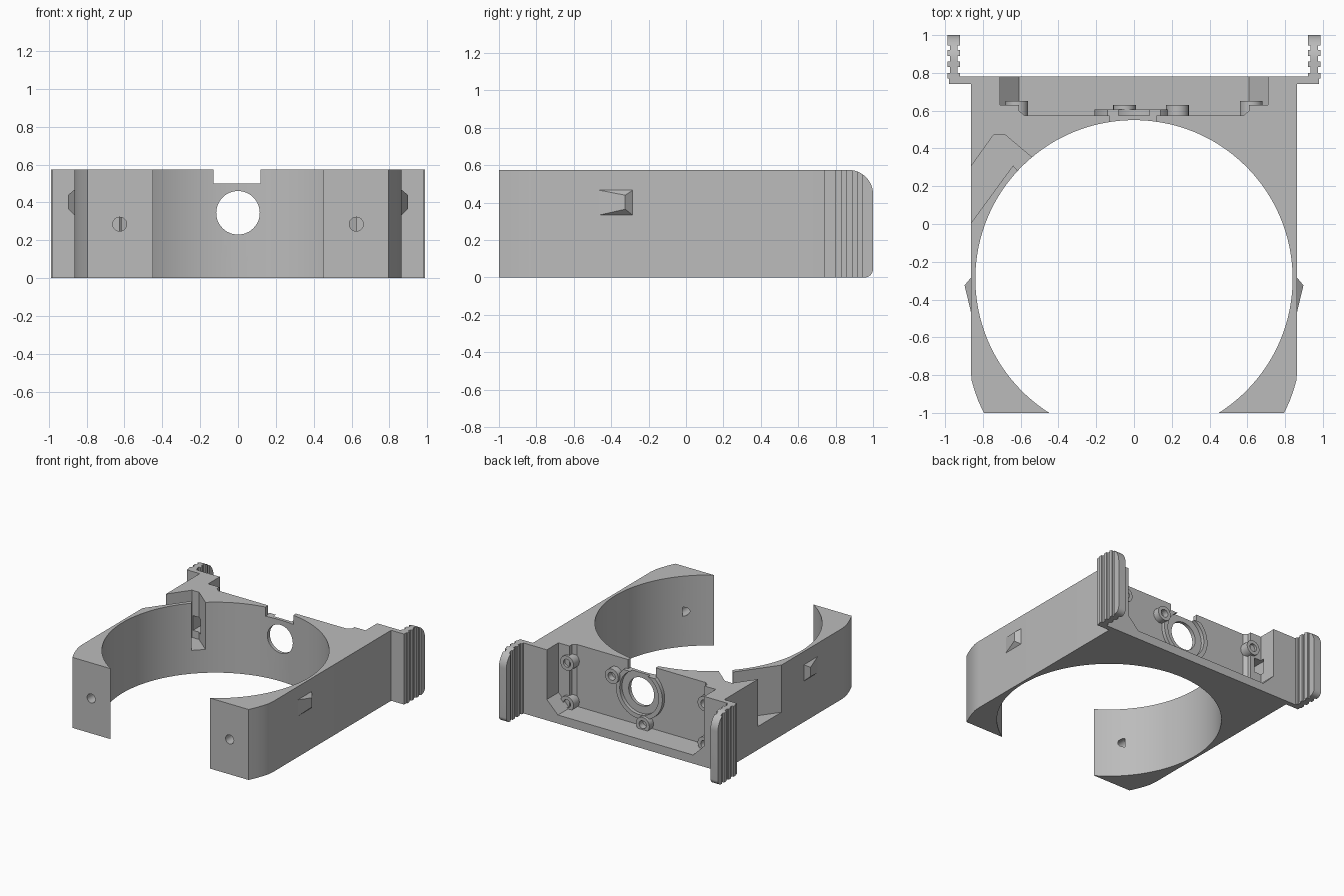
import bpy, bmesh, math
from mathutils import Vector

if "Cube" in bpy.data.objects:
    bpy.data.objects.remove(bpy.data.objects["Cube"])

H = 0.575
grey = bpy.data.materials.new("plain grey")
grey.diffuse_color = (0.5, 0.5, 0.5, 1)
grey.use_nodes = True
grey.node_tree.nodes["Principled BSDF"].inputs["Base Color"].default_value = grey.diffuse_color


def prism(name, pts, lo, hi, axis="z"):
    """Extrude a closed 2D profile along an axis (z: xy, y: xz, x: yz)."""
    place = {"z": lambda a, b, t: (a, b, t),
             "y": lambda a, b, t: (a, t, b),
             "x": lambda a, b, t: (t, a, b)}[axis]
    bm = bmesh.new()
    low = [bm.verts.new(place(a, b, lo)) for a, b in pts]
    face = bm.faces.new(low)
    ext = bmesh.ops.extrude_face_region(bm, geom=[face])
    move = Vector(place(0, 0, hi - lo))
    for v in ext["geom"]:
        if isinstance(v, bmesh.types.BMVert):
            v.co += move
    bmesh.ops.recalc_face_normals(bm, faces=bm.faces)
    me = bpy.data.meshes.new(name)
    bm.to_mesh(me)
    bm.free()
    me.materials.append(grey)
    ob = bpy.data.objects.new(name, me)
    bpy.context.collection.objects.link(ob)
    return ob


def arc(cx, cy, r, a0, a1, n):
    return [(cx + r * math.cos(math.radians(a0 + (a1 - a0) * i / n)),
             cy + r * math.sin(math.radians(a0 + (a1 - a0) * i / n)))
            for i in range(n + 1)]


def circle(cx, cy, r, n=40):
    return arc(cx, cy, r, 0, 360, n)[:-1]


def rect(x0, x1, y0, y1):
    return [(x0, y0), (x1, y0), (x1, y1), (x0, y1)]


def boolean(ob, tool, op="DIFFERENCE"):
    m = ob.modifiers.new("bool", "BOOLEAN")
    m.operation, m.object, m.solver = op, tool, "EXACT"
    bpy.context.view_layer.objects.active = ob
    bpy.ops.object.modifier_apply(modifier=m.name)
    bpy.data.objects.remove(tool, do_unlink=True)


def smooth(ob):
    bpy.ops.object.select_all(action="DESELECT")
    ob.select_set(True)
    bpy.context.view_layer.objects.active = ob
    bpy.ops.object.shade_smooth_by_angle(angle=math.radians(25))


# Clamp body: rounded front corners, open ring, rear flange
CY, R = -0.29, 0.84
a = math.degrees(math.asin((-1 - CY) / R))
side = [(0.795, -1), (0.823, -0.94), (0.845, -0.88), (0.859, -0.83), (0.864, -0.78),
        (0.864, 0.74), (0.98, 0.74), (0.98, 0.78)]
ring = arc(0, CY, R, 180 - a, a, 110)
outline = side + [(-x, y) for x, y in reversed(side)] + ring
body = prism("clamp_body", outline, 0, H)

# Rear pocket, open at the top, in two steps
boolean(body, prism("pocket_outer", [(-0.71, 0.8), (-0.71, 0.17), (-0.61, 0.07),
                                     (0.61, 0.07), (0.71, 0.17), (0.71, 0.8)], 0.63, 0.9, "y"))
boolean(body, prism("pocket_inner", [(-0.61, 0.66), (-0.61, 0.6), (-0.58, 0.575),
                                     (0.58, 0.575), (0.61, 0.6), (0.61, 0.66)], 0.07, 0.8))

# Diagonal side channel with a window into the pocket
boolean(body, prism("channel", [(-0.945, -0.107), (-0.64, 0.31), (-0.56, 0.215), (-0.46, 0.285),
                                (-0.68, 0.47), (-0.745, 0.47), (-0.945, 0.19)], 0.19, 0.8))
boolean(body, prism("window", rect(-0.735, -0.65, 0.25, 0.37), 0.44, 0.66, "y"))

# Raised collar on the back wall
collar = prism("collar", circle(0, 0.345, 0.21, 64), 0.565, 0.605, "y")
boolean(collar, prism("collar_bore", circle(0, 0.345, 0.175, 64), 0.5, 0.7, "y"))
boolean(collar, prism("collar_top", rect(-0.5, 0.5, 0.5, 0.9), 0.5, 0.7, "y"))
smooth(collar)

# Centre hole, wall notch and leg end holes
boolean(body, prism("centre_hole", circle(0, 0.345, 0.115, 48), 0.4, 0.7, "y"))
boolean(body, prism("wall_notch", rect(-0.13, 0.12, 0.5, 0.8), 0.4, 0.62, "y"))
for s in (-1, 1):
    boolean(body, prism("leg_hole", circle(s * 0.625, 0.285, 0.037, 24), -1.1, -0.85, "y"))
smooth(body)

# Screw posts inside the pocket
for x, z, end in ((0.23, 0.43, 0.63), (-0.05, 0.11, 0.63), (0.62, 0.44, 0.65),
                  (0.62, 0.11, 0.65), (-0.62, 0.44, 0.65), (-0.62, 0.11, 0.65)):
    post = prism("screw_post", circle(x, z, 0.06, 28), 0.56, end, "y")
    boolean(post, prism("post_bore", circle(x, z, 0.032, 24), 0.58, 0.7, "y"))
    smooth(post)

# Ribbed finger grips with rounded rear corners, and side catches
steps = [(0.77, 0.80, 1), (0.80, 0.83, 0), (0.83, 0.86, 1), (0.86, 0.89, 0),
         (0.89, 0.92, 1), (0.92, 0.945, 0), (0.945, 0.975, 1), (0.975, 1.0, 1)]
for s in (-1, 1):
    outer, inner = [], []
    for y0, y1, wide in steps:
        d = 0 if wide else 0.013
        outer += [(s * (0.988 - d), y0), (s * (0.988 - d), y1)]
        inner += [(s * (0.921 + d), y0), (s * (0.921 + d), y1)]
    grip = prism("finger_grip", outer + inner[::-1], 0, H)
    shape = [(0.7, 0)] + arc(0.955, 0.045, 0.045, -90, 0, 8) \
        + arc(0.87, H - 0.13, 0.13, 0, 90, 16) + [(0.7, H)]
    boolean(grip, prism("grip_shape", shape, s * 0.954 - 0.1, s * 0.954 + 0.1, "x"), "INTERSECT")
    smooth(grip)

    bm = bmesh.new()
    for x, y, z in ((0.86, -0.48, 0.33), (0.86, -0.48, 0.47), (0.86, -0.28, 0.33),
                    (0.86, -0.28, 0.47), (0.897, -0.325, 0.365), (0.897, -0.325, 0.44)):
        bm.verts.new((s * x, y, z))
    bmesh.ops.convex_hull(bm, input=bm.verts)
    bmesh.ops.recalc_face_normals(bm, faces=bm.faces)
    me = bpy.data.meshes.new("side_catch")
    bm.to_mesh(me)
    bm.free()
    me.materials.append(grey)
    bpy.context.collection.objects.link(bpy.data.objects.new("side_catch", me))
